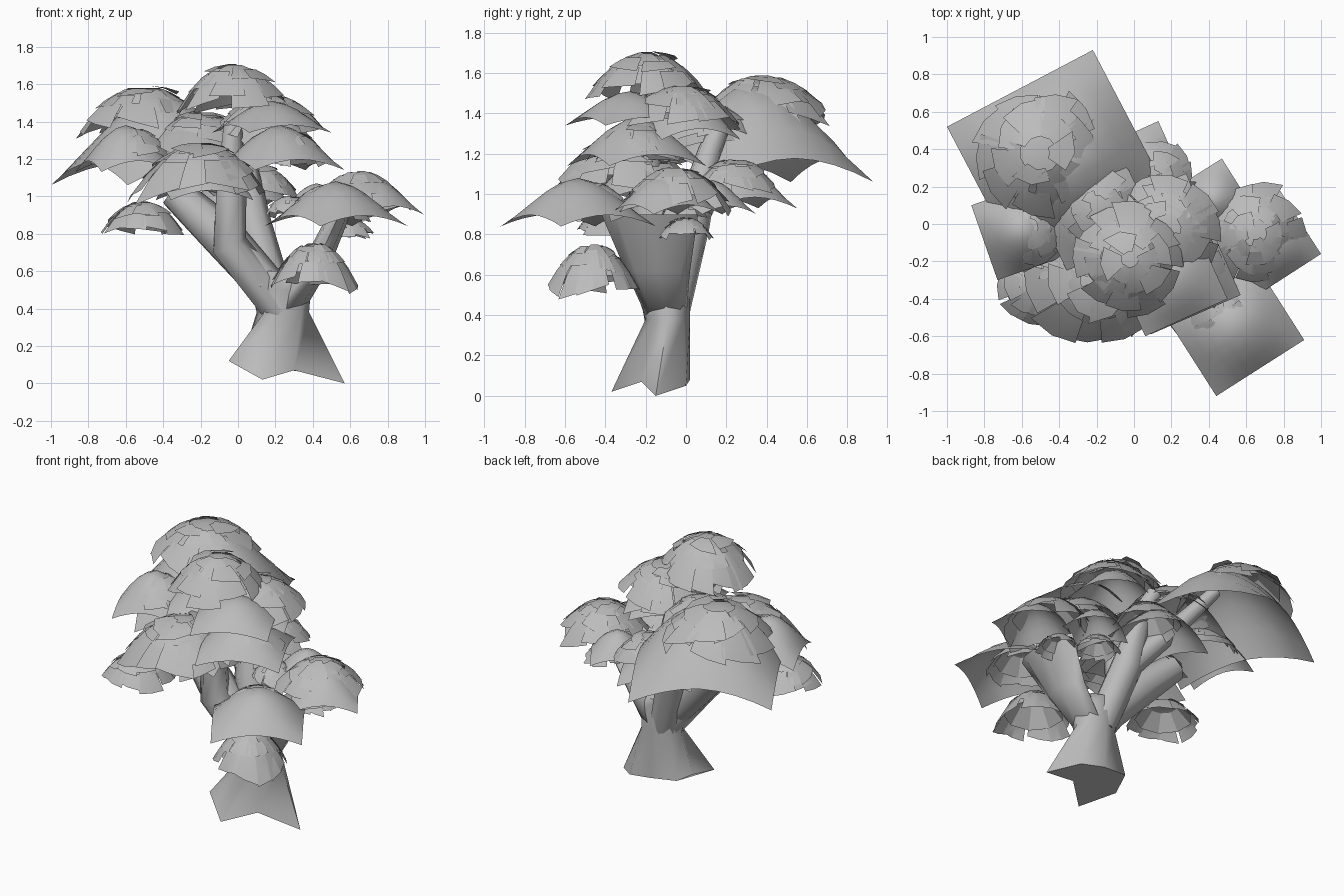
import bpy, bmesh, math, random
from mathutils import Vector

random.seed(4)
cube = bpy.data.objects.get("Cube")
if cube:
    bpy.data.objects.remove(cube, do_unlink=True)

grey = bpy.data.materials.new("plain_grey")
grey.use_nodes = True
grey.diffuse_color = (0.5, 0.5, 0.5, 1)
shader = next(n for n in grey.node_tree.nodes if n.type == 'BSDF_PRINCIPLED')
shader.inputs["Base Color"].default_value = (0.5, 0.5, 0.5, 1)
shader.inputs["Roughness"].default_value = 0.9


def finish(name, bm, smooth_angle, solid=False):
    if solid:
        bmesh.ops.recalc_face_normals(bm, faces=bm.faces)
    mesh = bpy.data.meshes.new(name)
    bm.to_mesh(mesh)
    bm.free()
    mesh.materials.append(grey)
    mesh.polygons.foreach_set("use_smooth", [True] * len(mesh.polygons))
    mesh.set_sharp_from_angle(angle=math.radians(smooth_angle))
    obj = bpy.data.objects.new(name, mesh)
    bpy.context.collection.objects.link(obj)


def loft(name, rings):
    """Skin a list of equal-length point rings into a closed tube."""
    bm = bmesh.new()
    loops = [[bm.verts.new(p) for p in ring] for ring in rings]
    n = len(loops[0])
    for a, b in zip(loops, loops[1:]):
        for i in range(n):
            j = (i + 1) % n
            bm.faces.new((a[i], a[j], b[j], b[i]))
    bm.faces.new(loops[0][::-1])
    bm.faces.new(loops[-1])
    finish(name, bm, 75, solid=True)


def oval(x, y, z, rx, ry, n=8):
    return [(x + rx * math.cos(i * math.tau / n), y + ry * math.sin(i * math.tau / n), z)
            for i in range(n)]


def branch(name, path, sides=7):
    """Tapered limb along points given as x, y, z, radius."""
    pts = [Vector(p[:3]) for p in path]
    rings = []
    for i, p in enumerate(pts):
        d = pts[min(i + 1, len(pts) - 1)] - pts[max(i - 1, 0)]
        q = Vector((0, 0, 1)).rotation_difference(d)
        rings.append([p + q @ Vector(c) for c in oval(0, 0, 0, path[i][3], path[i][3], sides)])
    loft(name, rings)


def clump(name, x, y, top, r, h):
    """Leaf dome: a low cap and tiers of overlapping jagged leaf cards."""
    bm = bmesh.new()

    def point(t, a, lift=0.0):
        return bm.verts.new((x + r * t * math.cos(a), y + r * t * math.sin(a),
                             top - h * t ** 2.1 + lift))

    n = 9
    tip = point(0, 0)
    ring = [point(0.4, i * math.tau / n) for i in range(n)]
    skirt = [point(0.8, i * math.tau / n, -0.01) for i in range(n)]
    for i in range(n):
        j = (i + 1) % n
        bm.faces.new((tip, ring[i], ring[j]))
        bm.faces.new((ring[i], skirt[i], skirt[j], ring[j]))
    # Each card bends once so that it follows the dome, and flares at random
    for tier, (inner, outer) in enumerate(((0.22, 0.58), (0.4, 0.8), (0.6, 1.0))):
        count = 6 + 2 * tier
        half = math.pi / count * 1.15
        for i in range(count):
            a = (i + random.uniform(-0.25, 0.25)) * math.tau / count + tier
            start = inner + random.uniform(-0.1, 0.1)
            o = outer + random.uniform(-0.08, 0.06)
            skew = random.uniform(-0.08, 0.08)
            lift = random.uniform(0, 0.012) * r / 0.3
            flare = random.uniform(-0.01, 0.03) * r / 0.3
            rows = [[point(t + k * skew * w, a + k * half, lift + flare * w) for k in (-1, 0, 1)]
                    for t, w in ((start, 0), ((start + o) / 2, 0.4), (o, 1))]
            for p, q in zip(rows, rows[1:]):
                for k in (0, 1):
                    bm.faces.new((p[k], q[k], q[k + 1], p[k + 1]))
    finish(name, bm, 18)


def sheet(name, ax, ay, bx, by, top, corner, n=8):
    """Square drooping leaf sheet lying to the left of its outer edge a to b."""
    a, b = Vector((ax, ay)), Vector((bx, by))
    u = b - a
    v = Vector((-u.y, u.x))
    bm = bmesh.new()
    grid = []
    for j in range(n + 1):
        row = []
        for i in range(n + 1):
            s, t = i / n, j / n
            p = a + u * s + v * t
            e, f = abs(2 * s - 1) ** 1.8, abs(2 * t - 1) ** 1.8
            droop = 0.76 * (e + f) - 0.52 * e * f
            row.append(bm.verts.new((p.x, p.y, top + (corner - top) * droop)))
        grid.append(row)
    for j in range(n):
        for i in range(n):
            bm.faces.new((grid[j][i], grid[j][i + 1], grid[j + 1][i + 1], grid[j + 1][i]))
    finish(name, bm, 60)


# Trunk with flared roots
roots = [(0.57, -0.15, 0), (0.42, 0.0, 0.05), (0.25, 0.02, 0.08), (0.07, 0.0, 0.1),
         (0.02, -0.1, 0.12), (-0.05, -0.23, 0.12), (0.13, -0.37, 0.02), (0.3, -0.22, 0.07)]
loft("trunk", [roots, oval(0.24, -0.09, 0.38, 0.14, 0.11), oval(0.23, -0.11, 0.5, 0.16, 0.13),
               oval(0.22, -0.11, 0.6, 0.13, 0.12)])

# Limbs
branch("left_branch", [(0.23, -0.1, 0.4, 0.11), (-0.05, -0.17, 0.74, 0.1),
                       (-0.04, -0.2, 1.0, 0.085), (-0.03, -0.18, 1.4, 0.05)])
branch("far_left_branch", [(0.14, -0.12, 0.53, 0.11), (-0.1, -0.1, 0.8, 0.12),
                           (-0.34, -0.04, 1.02, 0.09)])
loft("right_branch", [oval(0.26, -0.1, 0.4, 0.1, 0.1), oval(0.41, -0.14, 0.62, 0.08, 0.16),
                      oval(0.54, -0.18, 0.9, 0.06, 0.24)])
branch("back_branch", [(0.21, -0.08, 0.42, 0.1), (0.08, 0.02, 0.85, 0.1),
                       (0.03, 0.12, 1.22, 0.06), (-0.02, 0.17, 1.34, 0.05)])
branch("back_left_branch", [(0.07, 0.02, 0.85, 0.08), (-0.18, 0.18, 1.15, 0.06),
                            (-0.38, 0.32, 1.42, 0.04)])

# Leaf clumps: x, y, top, radius, height
for name, *dims in (
        ("crown_clump", -0.02, -0.19, 1.7, 0.3, 0.23),
        ("back_left_clump", -0.5, 0.38, 1.58, 0.35, 0.24),
        ("upper_right_clump", 0.17, -0.03, 1.54, 0.29, 0.2),
        ("front_clump", -0.2, -0.3, 1.28, 0.36, 0.28),
        ("front_left_clump", -0.51, -0.33, 0.97, 0.22, 0.17),
        ("right_clump", 0.65, -0.05, 1.13, 0.27, 0.2),
        ("small_right_clump", 0.6, 0.0, 0.88, 0.13, 0.09),
        ("low_clump", 0.41, -0.46, 0.75, 0.23, 0.23),
        ("back_clump", 0.1, 0.24, 1.17, 0.22, 0.17),
        ("inner_clump", 0.28, -0.02, 1.0, 0.14, 0.1),
        ("left_inner_clump", -0.2, 0.1, 1.45, 0.26, 0.18),
        ("front_right_clump", 0.48, -0.48, 1.06, 0.22, 0.17),
        ("under_right_clump", 0.26, -0.25, 1.35, 0.24, 0.18),
        ("left_clump", -0.56, -0.02, 1.36, 0.21, 0.16)):
    clump(name, *dims)

# Drooping sheets: outer edge from a to b, top, corner height
for name, *dims in (
        ("back_left_sheet", 0.19, 0.15, -0.22, 0.93, 1.55, 1.06),
        ("front_right_sheet", 0.44, -0.92, 0.91, -0.62, 1.08, 0.84),
        ("right_sheet", 0.66, -0.38, 1.0, -0.16, 1.1, 0.9),
        ("right_back_sheet", 0.64, 0.08, 0.47, 0.35, 1.07, 0.9),
        ("upper_right_sheet", 0.09, -0.59, 0.57, -0.38, 1.38, 1.14),
        ("high_right_sheet", 0.06, -0.6, 0.5, -0.4, 1.51, 1.34),
        ("upper_back_sheet", 0.43, -0.12, 0.28, 0.27, 1.5, 1.27),
        ("left_sheet", -0.87, 0.1, -0.73, -0.3, 1.38, 1.13),
        ("left_inner_sheet", -0.35, -0.27, 0.12, -0.05, 1.42, 1.22),
        ("back_sheet", 0.32, 0.13, 0.13, 0.55, 1.16, 0.93),
        ("front_sheet", -0.36, -0.45, 0.08, -0.37, 1.2, 0.98)):
    sheet(name, *dims)
